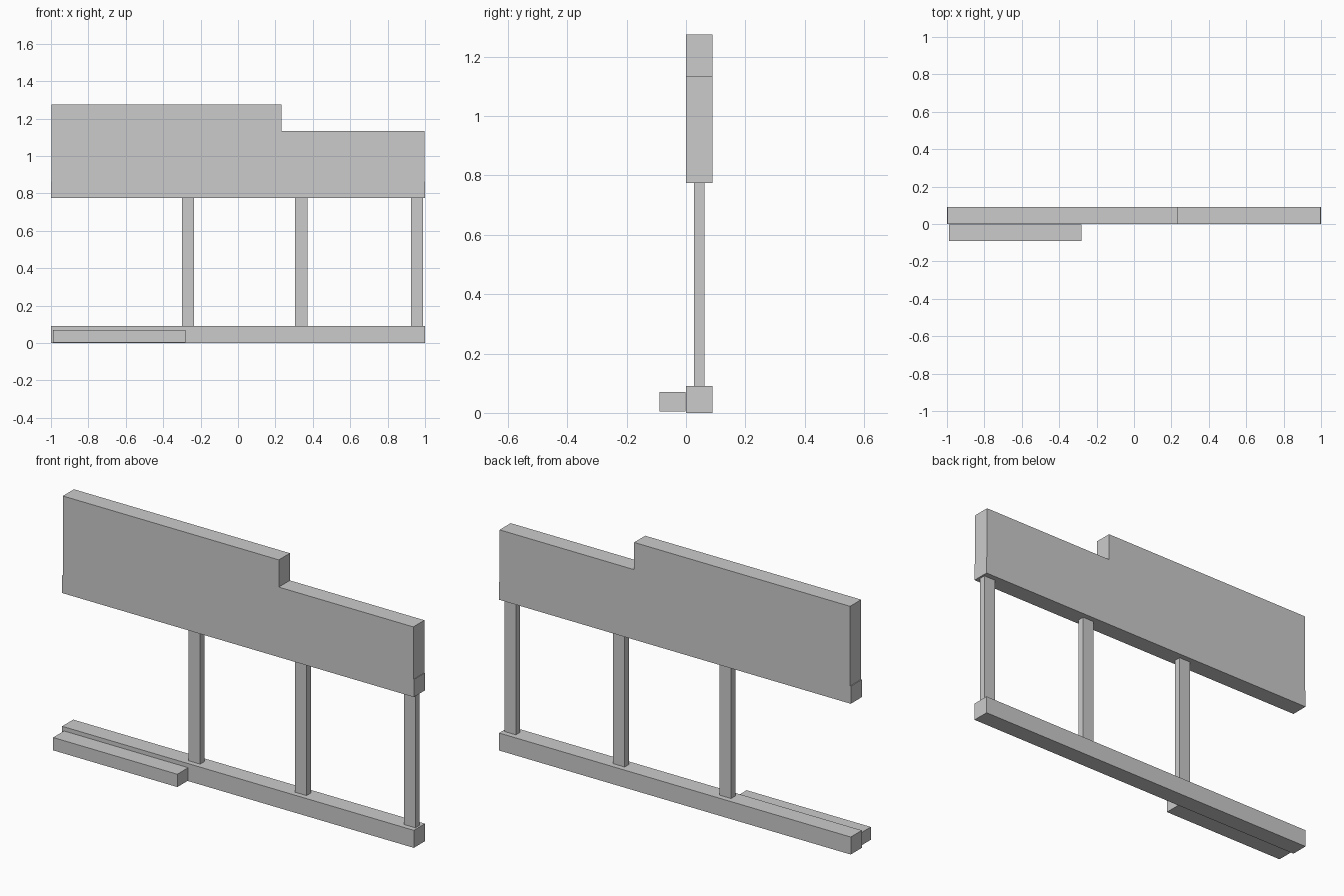
import bpy, bmesh

if "Cube" in bpy.data.objects:
    bpy.data.objects.remove(bpy.data.objects["Cube"])


def extrude_profile(name, points, y0, y1):
    """Extrude a closed x/z outline from y0 to y1."""
    bm = bmesh.new()
    face = bm.faces.new([bm.verts.new((x, y0, z)) for x, z in points])
    side = bmesh.ops.extrude_face_region(bm, geom=[face])
    verts = [v for v in side["geom"] if isinstance(v, bmesh.types.BMVert)]
    bmesh.ops.translate(bm, verts=verts, vec=(0, y1 - y0, 0))
    bmesh.ops.recalc_face_normals(bm, faces=bm.faces)
    mesh = bpy.data.meshes.new(name)
    bm.to_mesh(mesh)
    bm.free()
    obj = bpy.data.objects.new(name, mesh)
    bpy.context.collection.objects.link(obj)
    return obj


def box(name, x0, x1, y0, y1, z0, z1):
    return extrude_profile(name, [(x0, z0), (x1, z0), (x1, z1), (x0, z1)], y0, y1)


# Long beams at the bottom and under the panel
box("bottom_beam", -1.0, 1.0, 0.0, 0.09, 0.0, 0.09)
box("upper_beam", -1.0, 1.0, 0.0, 0.09, 0.775, 0.865)

# Short step in front of the bottom beam
box("front_step", -0.988, -0.282, -0.09, -0.002, 0.004, 0.07)

# Posts between the beams
for i, x in enumerate((-0.267, 0.338, 0.957)):
    box(f"post_{i + 1}", x - 0.033, x + 0.033, 0.027, 0.062, 0.09, 0.775)

# Stepped panel resting on the upper beam
extrude_profile("stepped_panel",
                [(-0.996, 0.865), (0.997, 0.865), (0.997, 1.135),
                 (0.232, 1.135), (0.232, 1.275), (-0.996, 1.275)], 0.0, 0.09)
